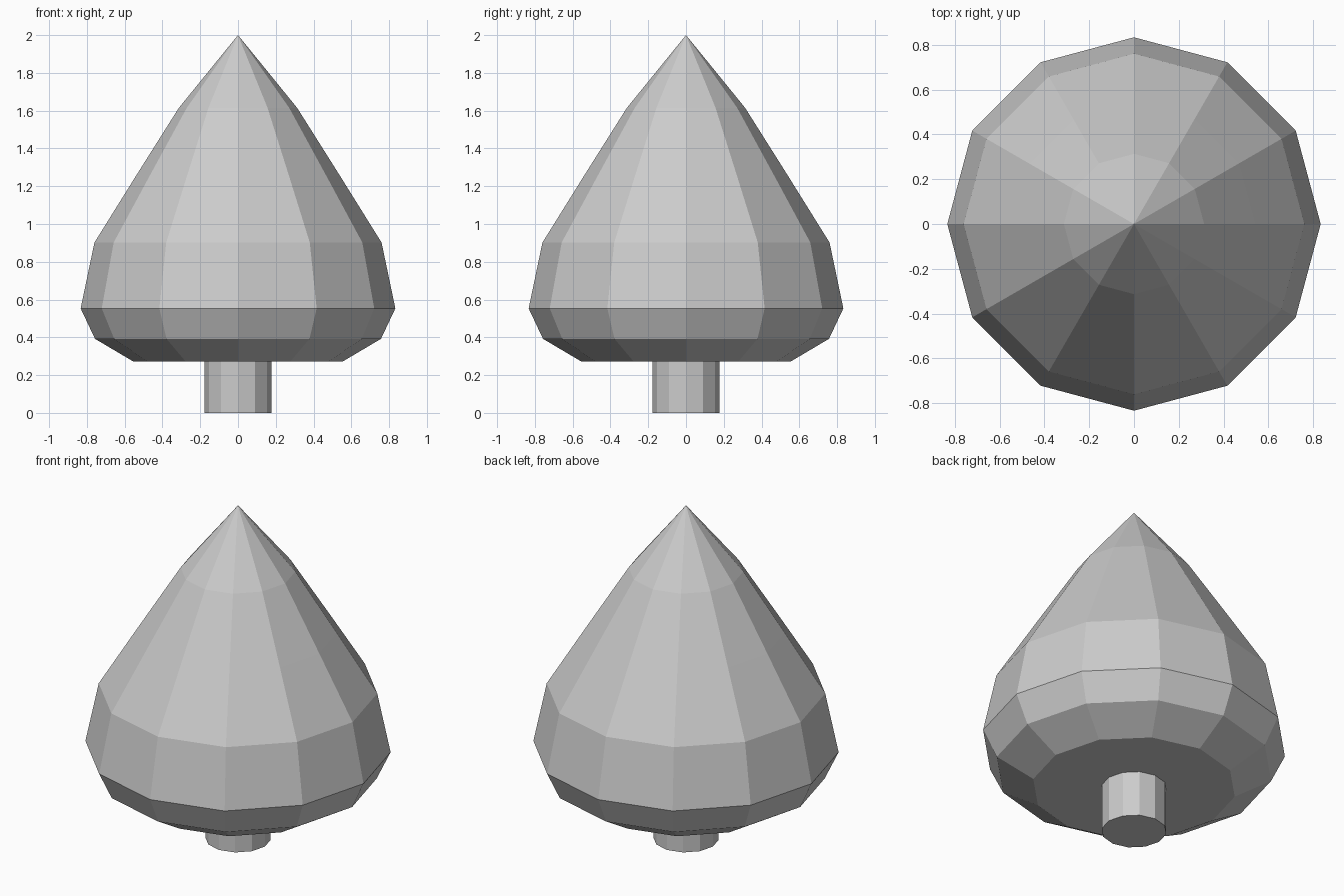
import bpy, bmesh
from math import cos, sin, tau

if "Cube" in bpy.data.objects:
    bpy.data.objects.remove(bpy.data.objects["Cube"])

SIDES = 12


def lathe(name, profile):
    """Closed flat-shaded solid turned around z; profile is (radius, z), bottom to top."""
    bm = bmesh.new()
    rings = []
    for r, z in profile:
        if r == 0:
            rings.append([bm.verts.new((0, 0, z))] * SIDES)
        else:
            rings.append([bm.verts.new((r * cos(tau * i / SIDES), r * sin(tau * i / SIDES), z))
                          for i in range(SIDES)])
    for low, high in zip(rings, rings[1:]):
        for i in range(SIDES):
            j = (i + 1) % SIDES
            corners = [low[i], low[j], high[j], high[i]]
            bm.faces.new(list(dict.fromkeys(corners)))
    # end caps
    bm.faces.new(rings[0][::-1])
    if profile[-1][0] > 0:
        bm.faces.new(rings[-1])
    bmesh.ops.recalc_face_normals(bm, faces=bm.faces)
    mesh = bpy.data.meshes.new(name)
    bm.to_mesh(mesh)
    bm.free()
    obj = bpy.data.objects.new(name, mesh)
    bpy.context.collection.objects.link(obj)
    return obj


# short trunk, ending at the underside of the foliage
lathe("trunk", [(0.178, 0), (0.178, 0.273)])

# pointed teardrop foliage
lathe("foliage", [(0.556, 0.273), (0.757, 0.392), (0.833, 0.553), (0.76, 0.902),
                  (0.54, 1.255), (0.313, 1.615), (0, 2.0)])
